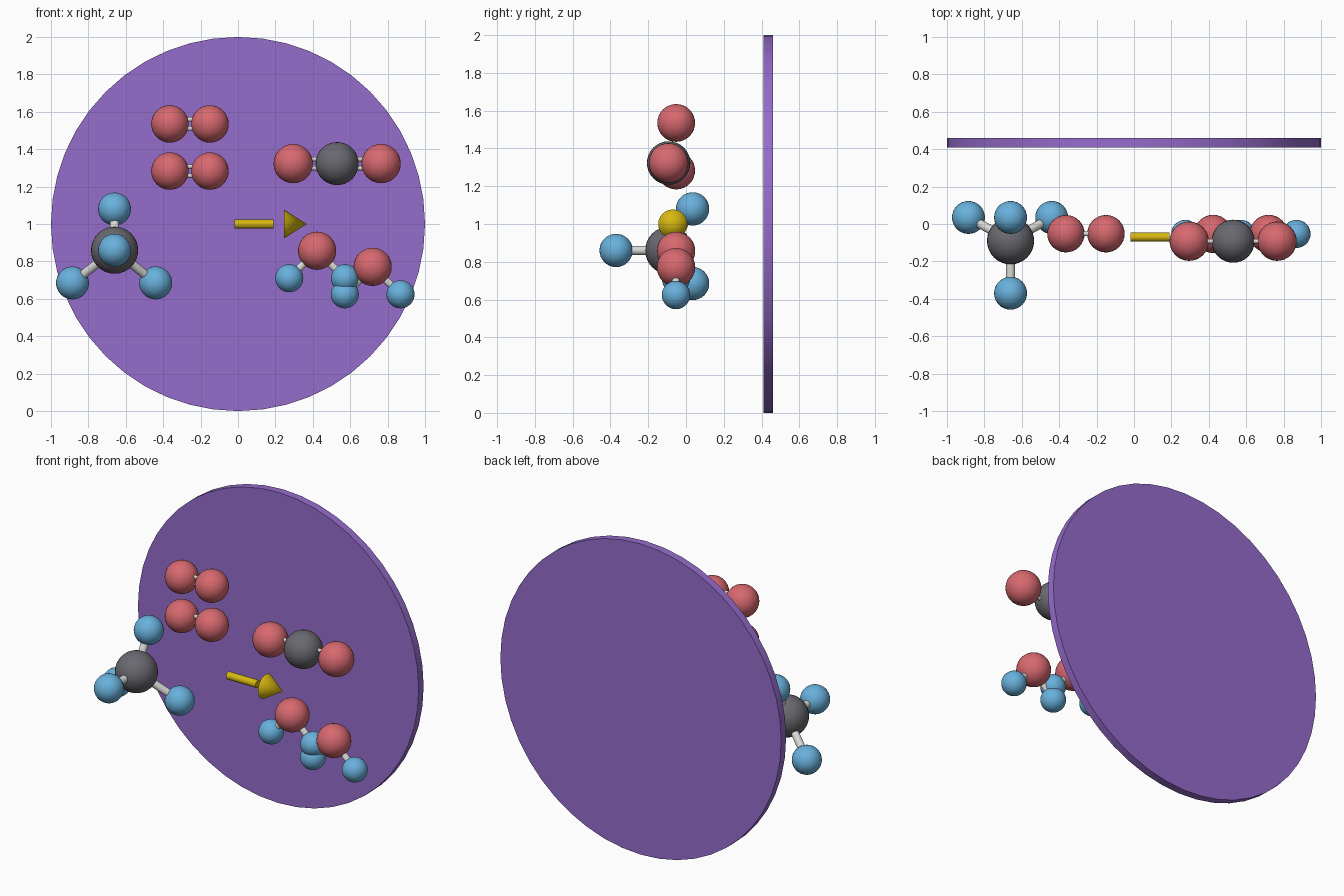
import bpy
import math
from mathutils import Vector

cube = bpy.data.objects.get("Cube")
if cube:
    bpy.data.objects.remove(cube, do_unlink=True)


def material(name, rgb):
    mat = bpy.data.materials.new(name)
    mat.use_nodes = True
    mat.diffuse_color = (*rgb, 1)
    mat.node_tree.nodes["Principled BSDF"].inputs["Base Color"].default_value = (*rgb, 1)
    return mat


PURPLE = material("purple", (0.30, 0.15, 0.60))
RED = material("coral red", (0.68, 0.14, 0.16))
BLUE = material("sky blue", (0.14, 0.44, 0.72))
GREY = material("dark grey", (0.14, 0.14, 0.16))
YELLOW = material("yellow", (0.68, 0.48, 0.005))
WHITE = material("off white", (0.70, 0.70, 0.69))


def finish(name, mat):
    obj = bpy.context.object
    obj.name = name
    obj.data.materials.append(mat)
    bpy.ops.object.shade_smooth_by_angle(angle=math.radians(30))
    return obj


def atom(name, pos, radius, mat):
    bpy.ops.mesh.primitive_uv_sphere_add(segments=32, ring_count=16, radius=radius, location=pos)
    finish(name, mat)


def rod(name, start, end, r1, r2, mat, sides=24):
    """Cylinder or cone running from start to end."""
    a, b = Vector(start), Vector(end)
    axis = b - a
    bpy.ops.mesh.primitive_cone_add(vertices=sides, radius1=r1, radius2=r2, depth=axis.length,
                                    location=(a + b) / 2,
                                    rotation=axis.to_track_quat('Z', 'Y').to_euler())
    return finish(name, mat)


def double_bond(name, start, end):
    for side in (-1, 1):
        shift = Vector((0, 0, 0.024 * side))
        rod(name, Vector(start) + shift, Vector(end) + shift, 0.012, 0.012, WHITE)


# Backing disc
rod("backing_disc", (0, 0.41, 1), (0, 0.46, 1), 1, 1, PURPLE, 48)

# Four-armed molecule
centre = (-0.66, -0.09, 0.86)
atom("carbon_centre", centre, 0.126, GREY)
for pos in ((-0.66, 0.035, 1.08), (-0.66, -0.37, 0.86),
            (-0.885, 0.035, 0.685), (-0.44, 0.035, 0.685)):
    atom("hydrogen", pos, 0.088, BLUE)
    rod("single_bond", centre, pos, 0.024, 0.024, WHITE)

# Two paired molecules
for z in (1.535, 1.283):
    pair = [(x, -0.052, z) for x in (-0.364, -0.15)]
    for pos in pair:
        atom("oxygen", pos, 0.10, RED)
    double_bond("double_bond", *pair)

# Straight three-atom molecule
middle = (0.53, -0.092, 1.323)
atom("carbon_middle", middle, 0.115, GREY)
for side in (-1, 1):
    pos = (middle[0] + side * 0.235, middle[1], middle[2])
    atom("oxygen", pos, 0.105, RED)
    double_bond("double_bond", middle, pos)

# Two bent molecules
for x, z in ((0.423, 0.857), (0.72, 0.771)):
    top = (x, -0.053, z)
    atom("oxygen", top, 0.102, RED)
    for side in (-1, 1):
        pos = (x + side * 0.149, -0.053, z - 0.147)
        atom("hydrogen", pos, 0.075, BLUE)
        rod("single_bond", top, pos, 0.02, 0.02, WHITE)

# Arrow
rod("arrow_shaft", (-0.02, -0.07, 1), (0.19, -0.07, 1), 0.024, 0.024, YELLOW)
rod("arrow_head", (0.245, -0.07, 1), (0.368, -0.07, 1), 0.077, 0, YELLOW)
